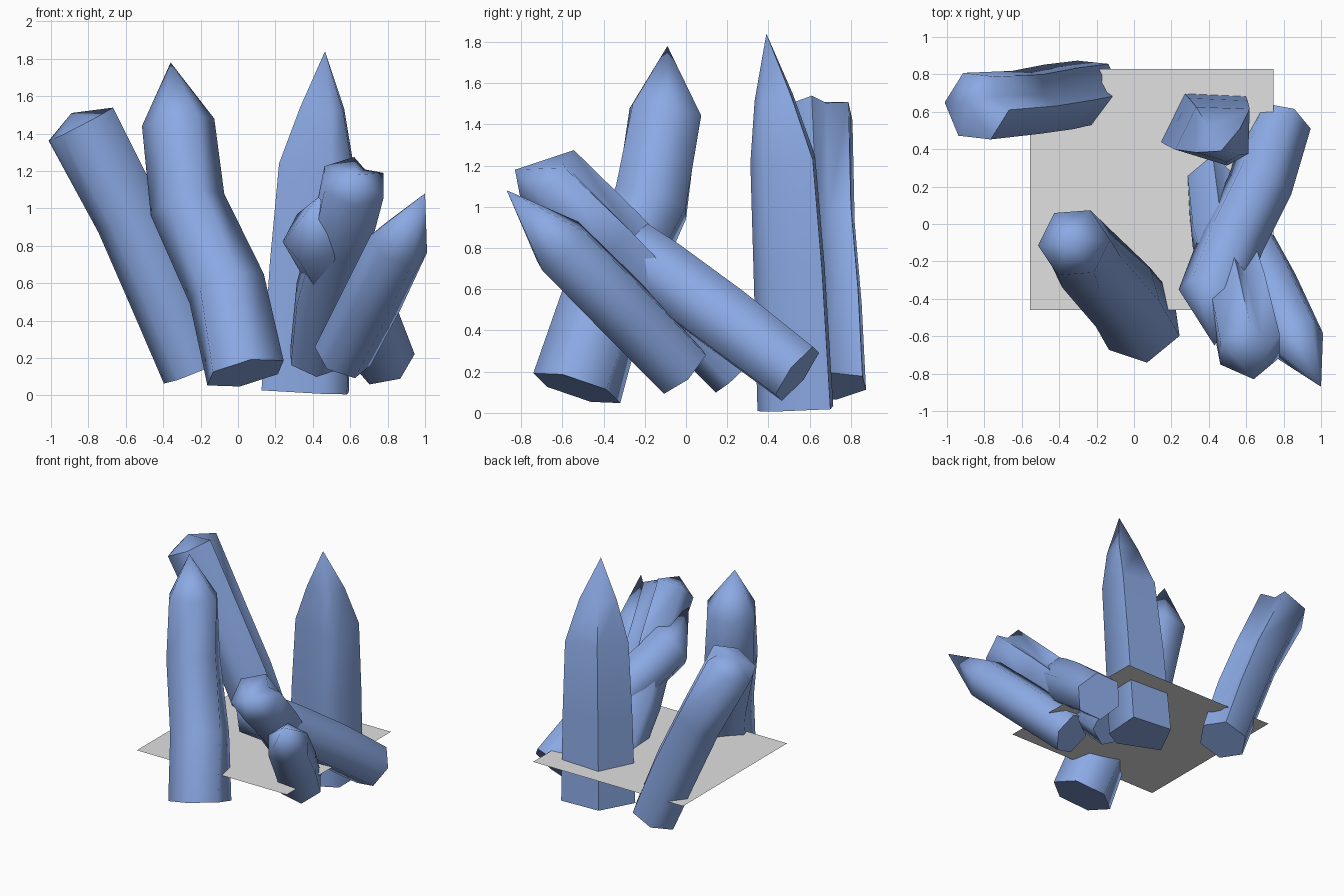
import bpy
import bmesh
import math
import random
from mathutils import Vector

random.seed(4)
if "Cube" in bpy.data.objects:
    bpy.data.objects.remove(bpy.data.objects["Cube"], do_unlink=True)


def make_material(name, rgb):
    mat = bpy.data.materials.new(name)
    mat.use_nodes = True
    colour = (*rgb, 1.0)
    mat.diffuse_color = colour
    mat.node_tree.nodes["Principled BSDF"].inputs["Base Color"].default_value = colour
    return mat


blue = make_material("crystal blue", (0.26, 0.40, 0.78))
grey = make_material("ground grey", (0.75, 0.75, 0.75))
HEXAGON = [(60 * i, 1.0) for i in range(6)]
UNEVEN_PENTAGON = [(0, 1.0), (101, 0.8), (139, 1.0), (201, 1.2), (281, 0.9)]


def finish(bm, name, mat):
    bmesh.ops.recalc_face_normals(bm, faces=bm.faces)
    mesh = bpy.data.meshes.new(name)
    bm.to_mesh(mesh)
    bm.free()
    obj = bpy.data.objects.new(name, mesh)
    bpy.context.collection.objects.link(obj)
    mesh.materials.append(mat)
    return obj


def crystal(name, path, radii, tip, corner, section=HEXAGON, groove=None, twist=0):
    """Prism swept along path; corner points at its first edge, groove is a dented side."""
    path = [Vector(p) for p in path]
    if groove is not None:
        section = sorted(section + [(groove, 0.86)])
    bm = bmesh.new()
    rings = []
    for i, centre in enumerate(path):
        axis = (path[min(i + 1, len(path) - 1)] - path[max(i - 1, 0)]).normalized()
        u = Vector(corner)
        u = (u - axis * u.dot(axis)).normalized()
        v = axis.cross(u)
        ring = []
        for angle, factor in section:
            r = radii[i] * factor
            if angle == groove and i:
                r *= random.uniform(0.65, 0.88)
            t = math.radians(angle + twist * i / (len(path) - 1))
            ring.append(bm.verts.new(centre + r * (math.cos(t) * u + math.sin(t) * v)))
        rings.append(ring)
    n = len(section)
    for low, high in zip(rings, rings[1:]):
        for j in range(n):
            k = (j + 1) % n
            bm.faces.new((low[j], low[k], high[k], high[j]))
    # Flat base and pointed end
    bm.faces.new(rings[0])
    point = bm.verts.new(tip)
    for j in range(n):
        bm.faces.new((rings[-1][j], rings[-1][(j + 1) % n], point))
    obj = finish(bm, name, blue)
    bpy.context.view_layer.objects.active = obj
    obj.select_set(True)
    bpy.ops.object.shade_smooth_by_angle(angle=math.radians(64))
    obj.select_set(False)


bpy.ops.object.select_all(action="DESELECT")

# Upright crystals
crystal("tall_back_crystal",
        [(0.36, 0.52, 0.02), (0.39, 0.49, 0.7), (0.42, 0.46, 1.23), (0.45, 0.42, 1.53)],
        [0.245, 0.23, 0.21, 0.125], (0.465, 0.39, 1.84), (-0.96, -0.29, 0),
        section=UNEVEN_PENTAGON)
crystal("tall_front_crystal",
        [(0.04, -0.53, 0.12), (-0.06, -0.39, 0.57), (-0.27, -0.17, 1.02), (-0.32, -0.10, 1.46)],
        [0.225, 0.215, 0.205, 0.195], (-0.36, -0.09, 1.78), (0.05, -0.4, 0.18), twist=25)

# Leaning crystals with a dented side
crystal("leaning_back_crystal",
        [(-0.23, 0.71, 0.13), (-0.40, 0.68, 0.55), (-0.58, 0.65, 0.95), (-0.84, 0.63, 1.45)],
        [0.18, 0.19, 0.185, 0.195], (-0.89, 0.65, 1.51), (-0.87, 0.1, -0.45), groove=210)
crystal("leaning_front_crystal",
        [(0.42, 0.26, 0.21), (0.46, -0.05, 0.53), (0.55, -0.35, 0.84), (0.62, -0.67, 1.14)],
        [0.16, 0.17, 0.175, 0.185], (0.64, -0.83, 1.18), (0, 0.7, 0.7), groove=330)

# Low crossing crystals
crystal("crossing_crystal",
        [(0.78, 0.54, 0.19), (0.67, 0.20, 0.45), (0.52, -0.10, 0.67), (0.41, -0.39, 0.86)],
        [0.17, 0.18, 0.18, 0.18], (0.43, -0.65, 1.06), (1, -0.2, 0.2))
crystal("side_crystal",
        [(0.56, -0.02, 0.21), (0.71, -0.30, 0.50), (0.86, -0.61, 0.81)],
        [0.16, 0.165, 0.16], (1.0, -0.87, 1.08), (0.12, 0.08, -0.1))

# Thin ground sheet
bm = bmesh.new()
bm.faces.new([bm.verts.new((x, y, 0.33)) for x, y in
              ((-0.555, -0.46), (0.745, -0.46), (0.745, 0.83), (-0.555, 0.83))])
finish(bm, "ground_sheet", grey)
